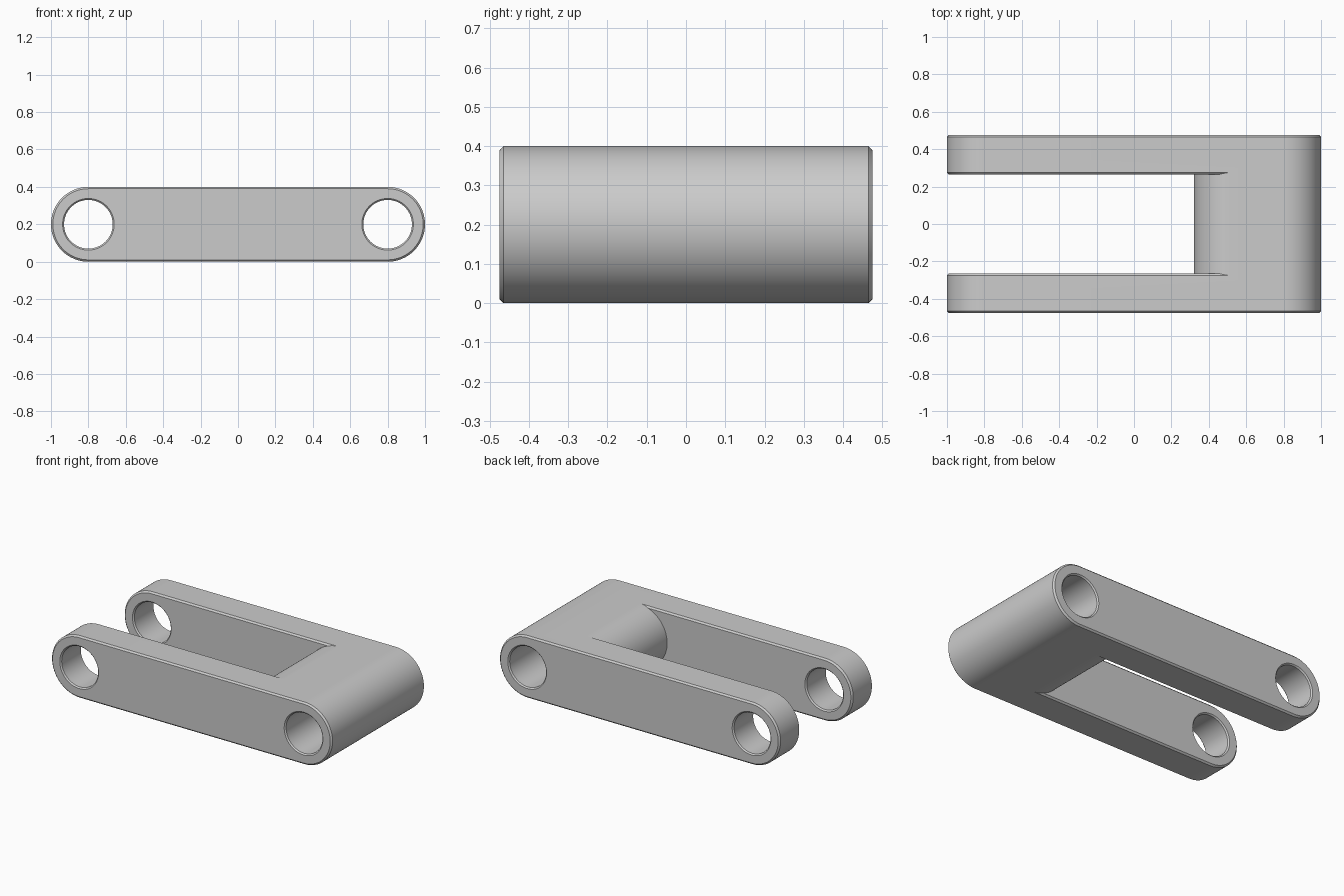
import bpy, bmesh
from math import pi, sin, cos

if "Cube" in bpy.data.objects:
    bpy.data.objects.remove(bpy.data.objects["Cube"])

steel = bpy.data.materials.new("plain grey")
GREY = (0.6, 0.6, 0.6, 1)
steel.diffuse_color = GREY
steel.use_nodes = True
steel.node_tree.nodes["Principled BSDF"].inputs["Base Color"].default_value = GREY

R, HOLE, PIN = 0.2, 0.13, 0.8        # end radius, bore radius, bore distance from centre
OUT, INN, C = 0.475, 0.265, 0.01     # outer and inner arm faces, chamfer
HC = 0.008                           # bore chamfer
SEG = 40                             # segments per half circle


def loft(name, x0, x1, sections):
    """Solid along y from round-ended outlines given as (y, radius)."""
    bm = bmesh.new()
    rings = []
    for y, r in sections:
        pts = []
        for cx, start in ((x1, -pi / 2), (x0, pi / 2)):
            count = SEG + 1 if x0 != x1 else SEG
            for i in range(count):
                a = start + pi * i / SEG
                pts.append(bm.verts.new((cx + r * cos(a), y, R + r * sin(a))))
        rings.append(pts)
    for a, b in zip(rings, rings[1:]):
        for i in range(len(a)):
            j = (i + 1) % len(a)
            bm.faces.new((a[i], a[j], b[j], b[i]))
    bm.faces.new(rings[0])
    bm.faces.new(rings[-1])
    bmesh.ops.recalc_face_normals(bm, faces=bm.faces[:])
    mesh = bpy.data.meshes.new(name)
    bm.to_mesh(mesh)
    bm.free()
    mesh.materials.append(steel)
    obj = bpy.data.objects.new(name, mesh)
    bpy.context.collection.objects.link(obj)
    return obj


def combine(target, other, operation):
    mod = target.modifiers.new("combine", 'BOOLEAN')
    mod.operation, mod.solver, mod.object = operation, 'EXACT', other
    bpy.context.view_layer.objects.active = target
    bpy.ops.object.modifier_apply(modifier=mod.name)
    bpy.data.objects.remove(other)


def arm(name, y0, y1):
    return loft(name, -PIN, PIN, [(y0, R - C), (y0 + C, R), (y1 - C, R), (y1, R - C)])


# Cross block with rounded inner end, joined to the two side arms
clevis = loft("clevis_link", 0.52, PIN, [(-INN - C, R), (INN + C, R)])
combine(clevis, arm("front_arm", -OUT, -INN), 'UNION')
combine(clevis, arm("back_arm", INN, OUT), 'UNION')

# Chamfered bores: one long bore in the block, one through both free arm ends
wide = HOLE + HC
mouth = [(-OUT - C, wide), (-OUT, wide), (-OUT + HC, HOLE)]
gap = [(-INN - HC, HOLE), (-INN, wide)]
for name, x, half in (("block_bore", PIN, mouth), ("arm_bore", -PIN, mouth + gap)):
    cutter = loft(name, x, x, half + [(-y, r) for y, r in reversed(half)])
    cutter.hide_render = True
    combine(clevis, cutter, 'DIFFERENCE')

# Smooth rounds with crisp chamfer edges
bpy.ops.object.select_all(action='DESELECT')
clevis.select_set(True)
bpy.context.view_layer.objects.active = clevis
bpy.ops.object.shade_smooth_by_angle(angle=pi / 7)
